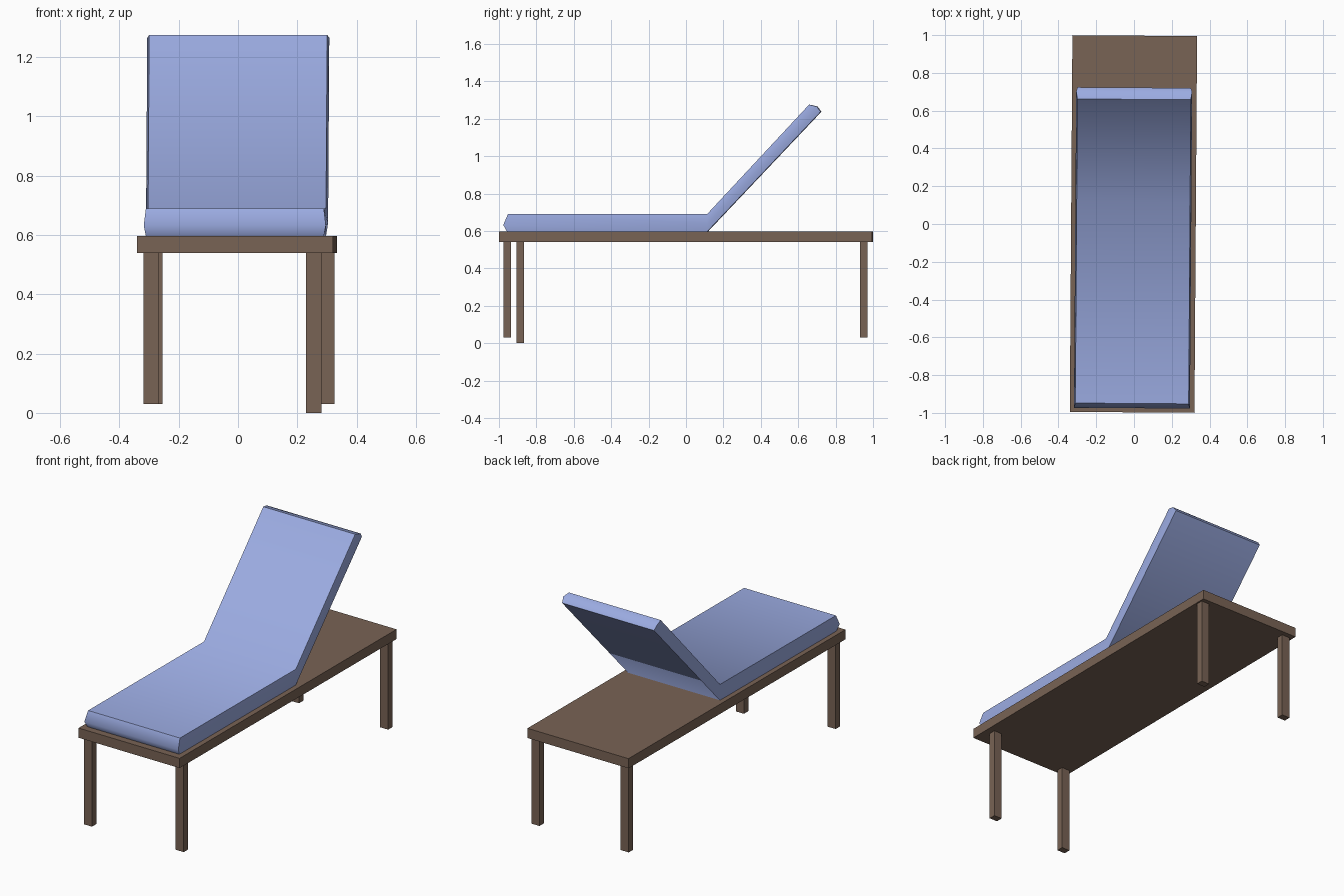
import bpy, bmesh, math

if "Cube" in bpy.data.objects:
    bpy.data.objects.remove(bpy.data.objects["Cube"])


def material(name, rgb):
    m = bpy.data.materials.new(name)
    m.diffuse_color = (*rgb, 1)
    m.use_nodes = True
    m.node_tree.nodes["Principled BSDF"].inputs["Base Color"].default_value = m.diffuse_color
    return m


wood = material("brown_wood", (0.19, 0.125, 0.09))
fabric = material("blue_fabric", (0.33, 0.41, 0.76))


def box(name, x, y, z, turn=0):
    bpy.ops.mesh.primitive_cube_add(size=1, location=(sum(x) / 2, sum(y) / 2, sum(z) / 2))
    ob = bpy.context.object
    ob.name = name
    ob.scale = (x[1] - x[0], y[1] - y[0], z[1] - z[0])
    ob.rotation_euler.z = turn
    ob.data.materials.append(wood)


TURN = math.radians(-0.4)  # the bed sits very slightly askew

# Bed board
box("bed_board", (-0.333, 0.327), (-0.997, 0.997), (0.54, 0.597), TURN)

# Legs: x, y of the centre, foot height
for name, x, y, foot in (("front_left_leg", -0.292, -0.955, 0.03),
                         ("front_right_leg", 0.255, -0.885, 0.0),
                         ("back_right_leg", 0.299, 0.95, 0.03),
                         ("back_left_leg", -0.281, 0.95, 0.03)):
    box(name, (x - 0.026, x + 0.026), (y - 0.02, y + 0.02), (foot, 0.545))

# Cushion: top / middle / bottom (y, z) at the foot, the fold and the head
stations = (((-0.950, 0.690), (-0.975, 0.632), (-0.955, 0.596)),
            ((0.115, 0.690), (0.115, 0.640), (0.115, 0.596)),
            ((0.660, 1.275), (0.702, 1.265), (0.722, 1.237)))
half = (0.300, 0.307, 0.300)
bm = bmesh.new()
rings = []
for st in stations:
    right = [bm.verts.new((h, y, z)) for h, (y, z) in zip(half, st)]
    left = [bm.verts.new((-h, y, z)) for h, (y, z) in zip(half, st)]
    rings.append(right + left[::-1])
for a, b in zip(rings, rings[1:]):
    for i in range(6):
        j = (i + 1) % 6
        bm.faces.new((a[i], a[j], b[j], b[i]))
for r in (rings[0], rings[-1]):
    bm.faces.new((r[0], r[1], r[4], r[5]))
    bm.faces.new((r[1], r[2], r[3], r[4]))
bmesh.ops.recalc_face_normals(bm, faces=bm.faces)
mesh = bpy.data.meshes.new("cushion")
bm.to_mesh(mesh)
bm.free()
cushion = bpy.data.objects.new("cushion", mesh)
bpy.context.collection.objects.link(cushion)
cushion.location.x = -0.004
cushion.rotation_euler.z = TURN
mesh.materials.append(fabric)
bpy.ops.object.select_all(action='DESELECT')
cushion.select_set(True)
bpy.context.view_layer.objects.active = cushion
bpy.ops.object.shade_smooth_by_angle(angle=math.radians(55))
